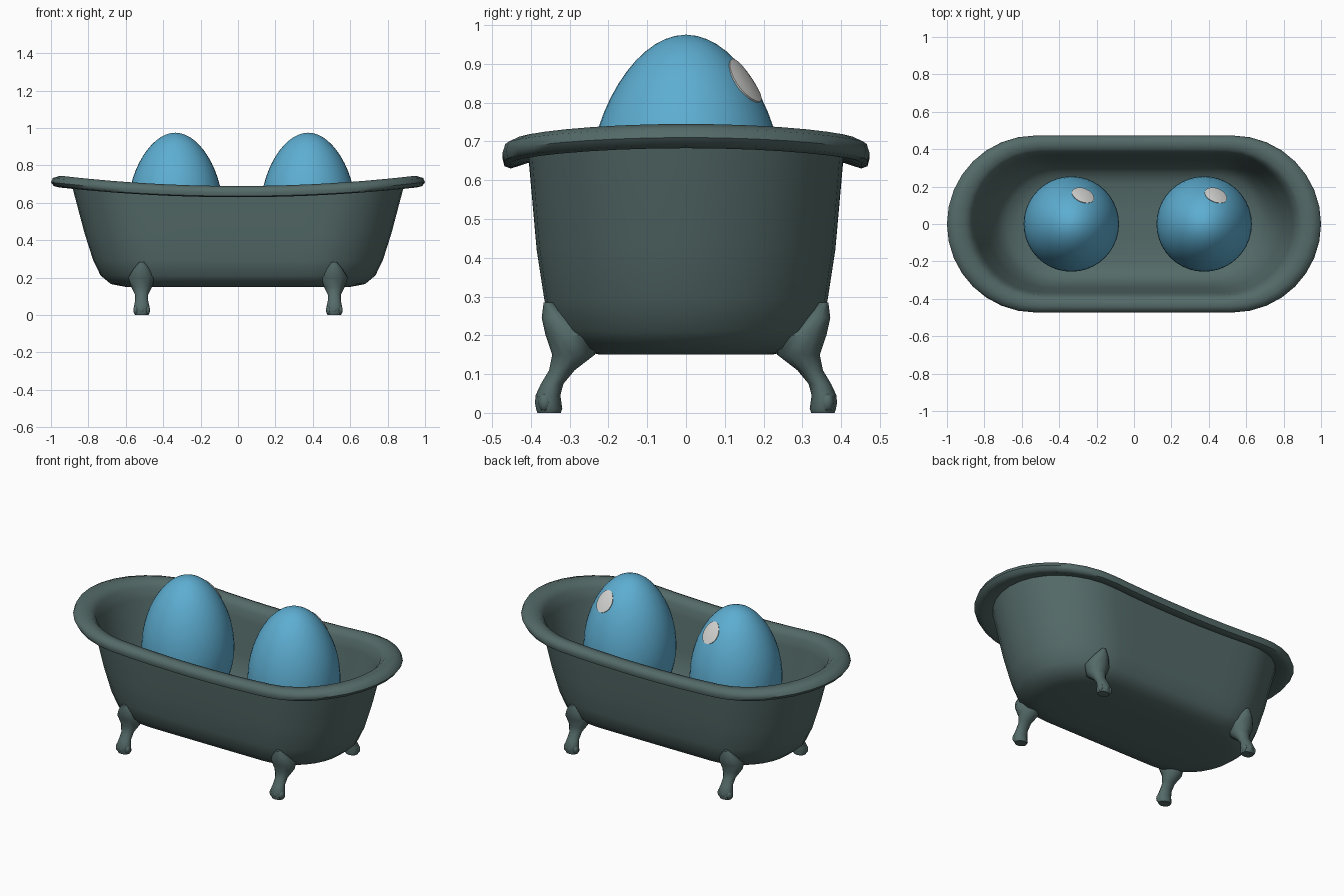
import bpy, bmesh, math

if "Cube" in bpy.data.objects:
    bpy.data.objects.remove(bpy.data.objects["Cube"])

def material(name, rgb):
    m = bpy.data.materials.new(name)
    m.diffuse_color = (*rgb, 1)
    m.use_nodes = True
    m.node_tree.nodes["Principled BSDF"].inputs["Base Color"].default_value = m.diffuse_color
    return m

SLATE = material("slate green", (0.088, 0.145, 0.139))
BLUE = material("egg blue", (0.110, 0.420, 0.640))
PALE = material("pale grey", (0.68, 0.68, 0.67))

def finish(bm, name, mat, angle=40):
    bmesh.ops.recalc_face_normals(bm, faces=bm.faces)
    me = bpy.data.meshes.new(name)
    bm.to_mesh(me)
    bm.free()
    me.materials.append(mat)
    ob = bpy.data.objects.new(name, me)
    bpy.context.collection.objects.link(ob)
    bpy.ops.object.select_all(action='DESELECT')
    ob.select_set(True)
    bpy.context.view_layer.objects.active = ob
    bpy.ops.object.shade_smooth_by_angle(angle=math.radians(angle))
    return ob

def loft(bm, rings):
    """Skin a list of closed point rings and cap both ends."""
    vs = [[bm.verts.new(p) for p in r] for r in rings]
    n = len(vs[0])
    for a, b in zip(vs, vs[1:]):
        for i in range(n):
            j = (i + 1) % n
            bm.faces.new((a[i], a[j], b[j], b[i]))
    bm.faces.new(vs[0])
    bm.faces.new(vs[-1])

# Tub: stadium outlines, sagging towards the middle near the rim
def stadium(a, b, z, arc=16, straight=8):
    c = a - b
    flat = []
    for s in (1, -1):
        for i in range(arc + 1):
            t = -math.pi / 2 + math.pi * i / arc
            flat.append((s * (c + b * math.cos(t)), s * b * math.sin(t)))
        for i in range(1, straight):
            flat.append((s * c * (1 - 2 * i / straight), s * b))
    lift = 0.055 * min(1, z / 0.64) ** 3
    return [(x, y, z + lift * (x / a) ** 2) for x, y in flat]

tub_profile = [  # half length, half width, height: underside, lip, inside
    (0.30, 0.08, 0.150), (0.60, 0.22, 0.150), (0.68, 0.30, 0.165),
    (0.735, 0.345, 0.21), (0.775, 0.365, 0.29), (0.82, 0.385, 0.42),
    (0.89, 0.405, 0.645), (0.955, 0.452, 0.630), (0.985, 0.468, 0.636),
    (1.0, 0.473, 0.655), (0.99, 0.466, 0.678), (0.95, 0.44, 0.69),
    (0.90, 0.40, 0.683), (0.87, 0.38, 0.655), (0.85, 0.368, 0.60),
    (0.79, 0.342, 0.40), (0.735, 0.315, 0.28), (0.68, 0.27, 0.225),
    (0.60, 0.21, 0.205), (0.30, 0.08, 0.20)]
bm = bmesh.new()
loft(bm, [stadium(*p) for p in tub_profile])
finish(bm, "tub", SLATE, 50)

# Clawed legs, splayed outwards
leg_profile = [  # y, z, half width in x, half width in y
    (0.353, 0.0, 0.036, 0.030), (0.353, 0.012, 0.042, 0.034),
    (0.356, 0.045, 0.042, 0.032), (0.345, 0.075, 0.035, 0.029),
    (0.320, 0.11, 0.035, 0.033), (0.290, 0.15, 0.055, 0.055),
    (0.298, 0.20, 0.072, 0.064), (0.330, 0.245, 0.045, 0.042),
    (0.355, 0.285, 0.012, 0.012)]
for sx, side in ((-1, "left"), (1, "right")):
    for sy, end in ((-1, "front"), (1, "back")):
        bm = bmesh.new()
        rings = []
        for y, z, rx, ry in leg_profile:
            rings.append([(sx * 0.515 + rx * math.cos(k * math.pi / 6),
                           sy * (y + ry * math.sin(k * math.pi / 6)), z)
                          for k in range(12)])
        loft(bm, rings)
        # toes
        for dx in (-0.028, 0, 0.028):
            r = bmesh.ops.create_uvsphere(bm, u_segments=10, v_segments=6, radius=0.018)
            for v in r["verts"]:
                v.co.z = v.co.z * 1.4 + 0.028
                v.co.x += sx * 0.515 + dx
                v.co.y += sy * (0.372 - abs(dx) * 0.3)
        finish(bm, f"{end}_{side}_leg", SLATE, 50)

# Eggs, slightly pointed at the top
MID, UP, DOWN, RAD = 0.55, 0.425, 0.35, 0.255

def egg_point(cx, az, th, grow=0.0):
    t = math.sin(th)
    r = RAD * math.cos(th) * (1 - 0.08 * t * t if t > 0 else 1) + grow * math.cos(th)
    z = MID + (UP if t > 0 else DOWN) * t + grow * t
    return (cx + r * math.cos(az), r * math.sin(az), z)

for cx, side in ((-0.335, "left"), (0.375, "right")):
    bm = bmesh.new()
    rings = [[egg_point(cx, 2 * math.pi * k / 40, math.pi * (i / 28 - 0.5) * 0.995)
              for k in range(40)] for i in range(29)]
    loft(bm, rings)
    finish(bm, f"{side}_egg", BLUE, 60)

    # Pale round spot lying on the shell, at the back
    bm = bmesh.new()
    az0, th0 = math.atan2(0.152, 0.062), 0.82
    spot = [[egg_point(cx, az0 + s * 0.37 * math.cos(k * math.pi / 12),
                       th0 + s * 0.19 * math.sin(k * math.pi / 12), 0.004)
             for k in range(24)] for s in (1.0, 0.75, 0.5, 0.25)]
    # skirt that tucks the spot's edge into the shell
    spot.insert(0, [egg_point(cx, az0 + 0.37 * math.cos(k * math.pi / 12),
                              th0 + 0.19 * math.sin(k * math.pi / 12), -0.004)
                    for k in range(24)])
    loft(bm, spot)
    finish(bm, f"{side}_egg_spot", PALE, 40)
